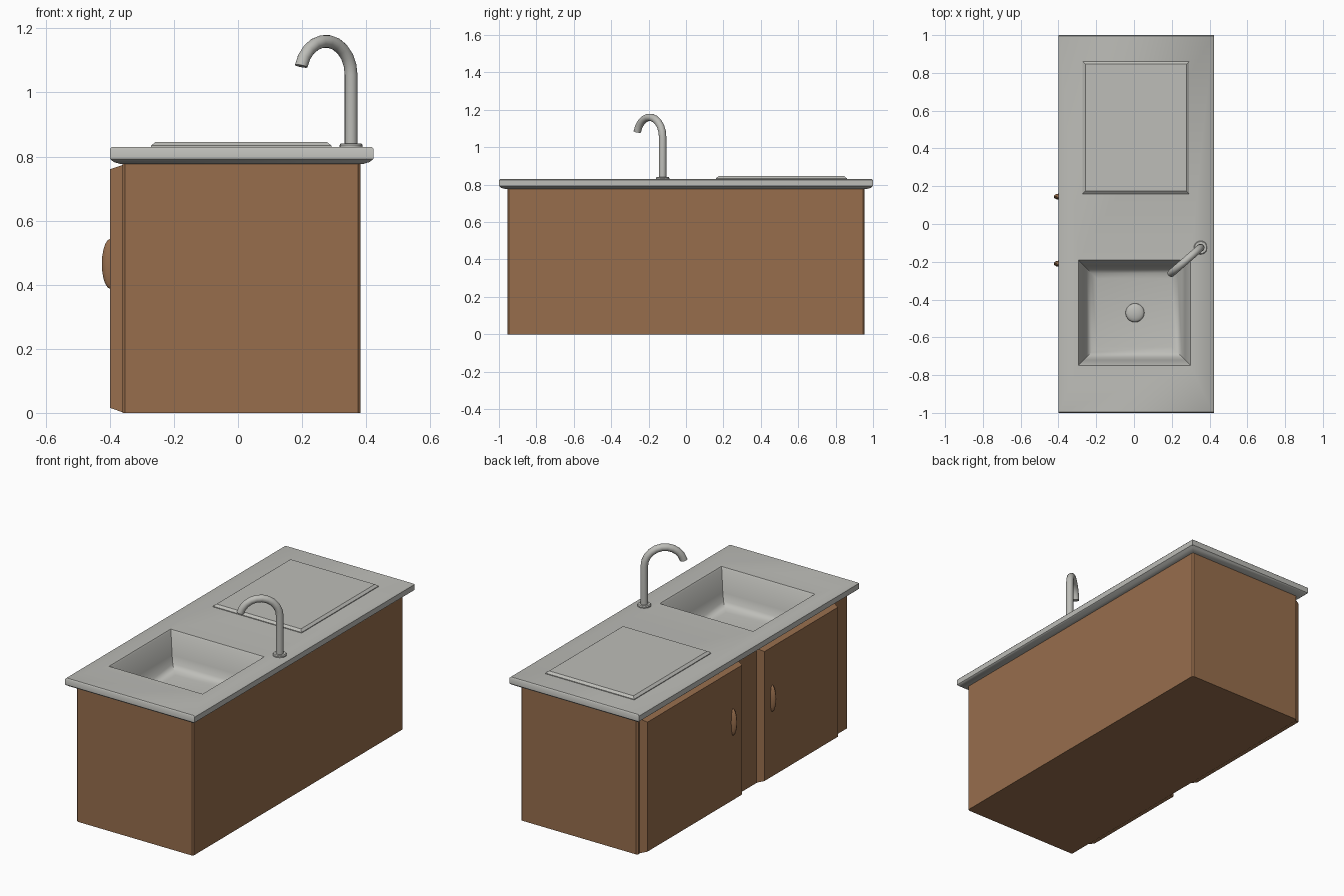
import bpy, bmesh, math
from mathutils import Vector

if "Cube" in bpy.data.objects:
    bpy.data.objects.remove(bpy.data.objects["Cube"])


def material(name, rgb):
    m = bpy.data.materials.new(name)
    m.diffuse_color = (*rgb, 1)
    m.use_nodes = True
    m.node_tree.nodes["Principled BSDF"].inputs["Base Color"].default_value = m.diffuse_color
    return m


WOOD = material("brown wood", (0.31, 0.155, 0.073))
STEEL = material("grey steel", (0.51, 0.51, 0.48))


def finish(bm, name, mat, angle=30):
    bmesh.ops.recalc_face_normals(bm, faces=bm.faces)
    me = bpy.data.meshes.new(name)
    bm.to_mesh(me)
    bm.free()
    ob = bpy.data.objects.new(name, me)
    bpy.context.collection.objects.link(ob)
    me.materials.append(mat)
    bpy.ops.object.select_all(action='DESELECT')
    ob.select_set(True)
    bpy.context.view_layer.objects.active = ob
    bpy.ops.object.shade_smooth_by_angle(angle=math.radians(angle))
    return ob


def loft(rings, name, mat, cap_start=True, cap_end=True, angle=30):
    """Skin a chain of vertex rings with quads."""
    bm = bmesh.new()
    vs = [[bm.verts.new(p) for p in r] for r in rings]
    n = len(vs[0])
    for a, b in zip(vs, vs[1:]):
        for i in range(n):
            j = (i + 1) % n
            bm.faces.new((a[i], a[j], b[j], b[i]))
    if cap_start:
        bm.faces.new(vs[0])
    if cap_end:
        bm.faces.new(vs[-1])
    return finish(bm, name, mat, angle)


def rect(x0, x1, y0, y1, z, inset=0):
    x0, x1, y0, y1 = x0 + inset, x1 - inset, y0 + inset, y1 - inset
    return [(x0, y0, z), (x1, y0, z), (x1, y1, z), (x0, y1, z)]


def side_rect(x, y0, y1, z0, z1):
    return [(x, y0, z0), (x, y1, z0), (x, y1, z1), (x, y0, z1)]


# Cabinet with chamfered uprights, open on top under the worktop
c = 0.008
X0, X1, Y = -0.36, 0.383, 0.955
outline = [(X0 + c, -Y), (X1 - c, -Y), (X1, -Y + c), (X1, Y - c),
           (X1 - c, Y), (X0 + c, Y), (X0, Y - c), (X0, -Y + c)]
loft([[(x, y, z) for x, y in outline] for z in (0, 0.785)],
     "cabinet", WOOD, cap_end=False)

# Two doors with chamfered faces, each with a lens-shaped handle
for label, y0, y1, hy in (("left", 0.045, 0.937, 0.145), ("right", -0.825, -0.125, -0.21)):
    loft([side_rect(-0.355, y0, y1, 0.0, 0.775),
          side_rect(-0.40, y0 + 0.016, y1 - 0.016, 0.016, 0.76)],
         label + "_door", WOOD)
    bm = bmesh.new()
    bmesh.ops.create_uvsphere(bm, u_segments=12, v_segments=10, radius=1)
    for v in bm.verts:
        v.co = Vector((-0.398 + 0.027 * v.co.x, hy + 0.016 * v.co.y, 0.465 + 0.078 * v.co.z))
    finish(bm, label + "_handle", WOOD, 40)

# Worktop running over its edge and down into the sink basin
T = (-0.40, 0.423, -1.0, 1.0)
S = (-0.295, 0.30, -0.75, -0.19)
loft([rect(*T, 0.778, 0.06), rect(*T, 0.776, 0.035), rect(*T, 0.783, 0.012),
      rect(*T, 0.793), rect(*T, 0.824), rect(*T, 0.83, 0.006),
      rect(*S, 0.83), rect(*S, 0.822, 0.006), rect(*S, 0.70, 0.03),
      rect(*S, 0.66, 0.045), rect(*S, 0.637, 0.07), rect(*S, 0.63, 0.10)],
     "worktop_and_basin", STEEL, cap_start=False, angle=45)

# Raised draining plate
P = (-0.272, 0.292, 0.16, 0.86)
loft([rect(*P, 0.828), rect(*P, 0.834), rect(*P, 0.845, 0.014)], "drain_board", STEEL)

# Basin drain dome
bm = bmesh.new()
bmesh.ops.create_uvsphere(bm, u_segments=20, v_segments=10, radius=1)
for v in bm.verts:
    v.co = Vector((0.005 + 0.05 * v.co.x, -0.47 + 0.05 * v.co.y, 0.63 + 0.018 * v.co.z))
finish(bm, "basin_drain", STEEL, 60)


# Tap: foot disc and swept gooseneck pipe
def disc(r, z):
    return [(0.353 + r * math.cos(a), -0.125 + r * math.sin(a), z)
            for a in (math.tau * i / 20 for i in range(20))]


loft([disc(0.036, 0.826), disc(0.036, 0.836), disc(0.032, 0.841)], "tap_foot", STEEL)

foot = Vector((0.353, -0.125, 0))
d = Vector((-0.153, -0.133, 0)).normalized()
side = Vector((-d.y, d.x, 0))
up = Vector((0, 0, 1))
R, r, zc = 0.105, 0.02, 1.055


def pipe_ring(centre, out):
    return [centre + r * (math.cos(a) * side + math.sin(a) * out)
            for a in (math.tau * i / 16 for i in range(16))]


rings = [pipe_ring(foot + up * 0.83, -d)]
for i in range(11):
    t = math.radians(165 * i / 10)
    out = -d * math.cos(t) + up * math.sin(t)
    rings.append(pipe_ring(foot + d * R + up * zc + out * R, out))
loft(rings, "tap_spout", STEEL, angle=40)
